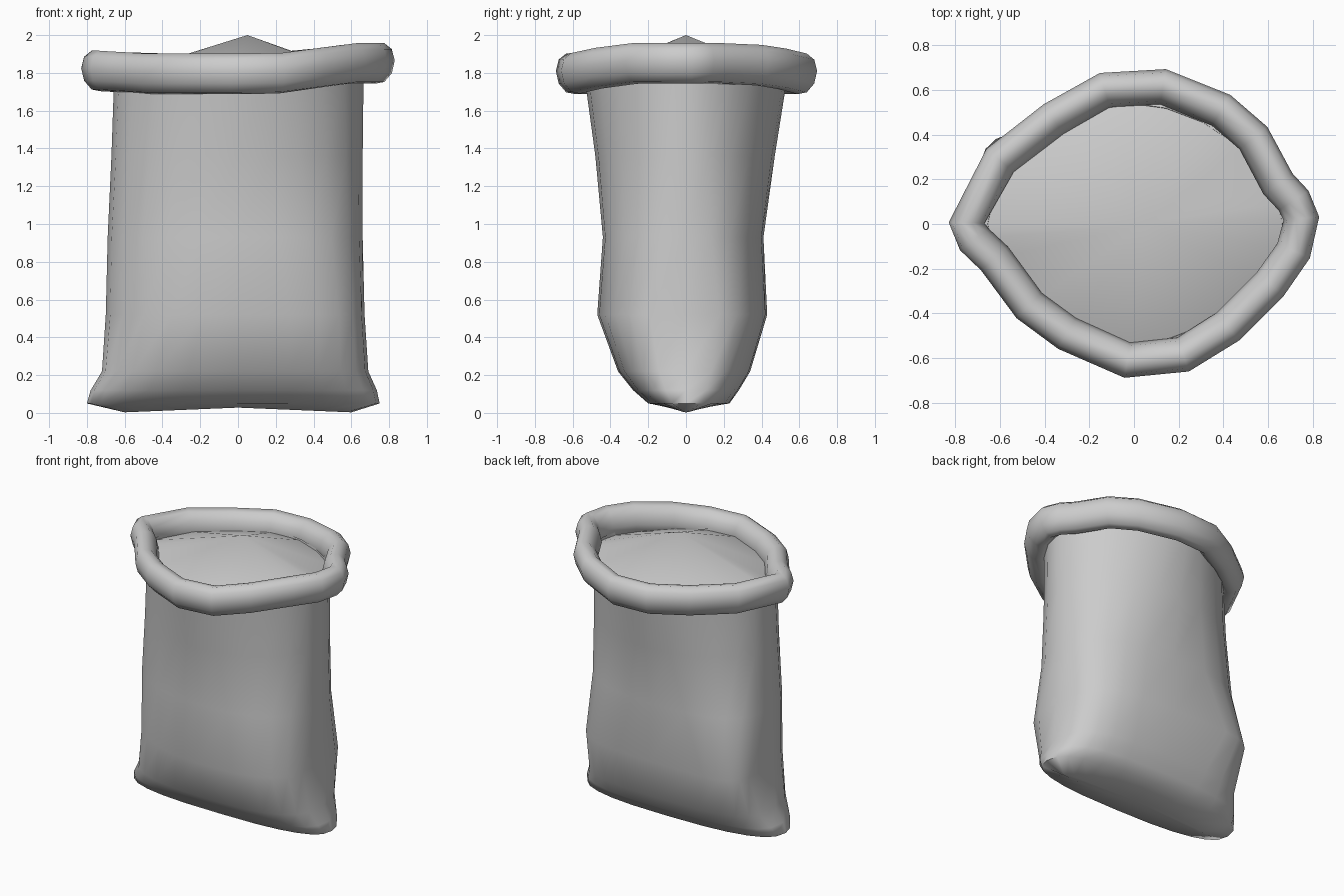
import bpy
import math
from mathutils import Vector

cube = bpy.data.objects.get("Cube")
if cube:
    bpy.data.objects.remove(cube, do_unlink=True)

cloth = bpy.data.materials.new("grey_cloth")
cloth.use_nodes = True
grey = (0.6, 0.6, 0.6, 1)
cloth.diffuse_color = grey
cloth.node_tree.nodes["Principled BSDF"].inputs["Base Color"].default_value = grey


def make(name, verts, faces, sharp=80):
    mesh = bpy.data.meshes.new(name)
    mesh.from_pydata(verts, [], faces)
    mesh.materials.append(cloth)
    obj = bpy.data.objects.new(name, mesh)
    bpy.context.collection.objects.link(obj)
    bpy.ops.object.select_all(action="DESELECT")
    obj.select_set(True)
    bpy.context.view_layer.objects.active = obj
    bpy.ops.object.mode_set(mode="EDIT")
    bpy.ops.mesh.select_all(action="SELECT")
    bpy.ops.mesh.normals_make_consistent(inside=False)
    bpy.ops.object.mode_set(mode="OBJECT")
    bpy.ops.object.shade_smooth_by_angle(angle=math.radians(sharp))


def skin(rows, cols, wrap=False):
    """Quads joining closed rings of vertices."""
    return [(r * cols + c, r * cols + (c + 1) % cols,
             (r + 1) % rows * cols + (c + 1) % cols, (r + 1) % rows * cols + c)
            for r in range(rows if wrap else rows - 1) for c in range(cols)]


def section(z, left, right, front, back, power, lean, count):
    """Rounded-box outline; lean fills the rear -x corner and eases the front one."""
    ring = []
    for i in range(count):
        a = 2 * math.pi * i / count
        c, s = math.cos(a), math.sin(a)
        p = power
        if c < 0:
            p += lean if s > 0 else -0.4 * lean
        x = abs(c) ** (2 / p) * (right if c > 0 else -left)
        y = abs(s) ** (2 / p) * (back if s > 0 else -front)
        ring.append(Vector((x, y, z)))
    return ring


# Sack body: height, reach -x/+x/front/back, squareness, corner lean
SEG = 24
levels = [(0.003, 0.60, 0.60, 0.04, 0.04, 2, 0),
          (0.05, 0.80, 0.75, 0.20, 0.23, 2.7, 0),
          (0.12, 0.78, 0.735, 0.28, 0.28, 2.8, 0.2),
          (0.22, 0.72, 0.69, 0.36, 0.34, 2.9, 0.6),
          (0.52, 0.70, 0.67, 0.47, 0.43, 3.05, 2.6),
          (0.93, 0.69, 0.66, 0.44, 0.41, 2.4, 0.5),
          (1.36, 0.67, 0.66, 0.48, 0.47, 2.0, 0.1),
          (1.80, 0.655, 0.665, 0.54, 0.54, 1.76, 0)]
verts = [p for lv in levels for p in section(*lv, SEG)]
for p in verts[:SEG]:
    # underside lifts slightly in the middle
    p.z += 0.025 * (1 - abs(p.x) / 0.6)
faces = skin(len(levels), SEG)
verts.append(Vector((0, 0, 0.028)))
faces += [((i + 1) % SEG, i, len(verts) - 1) for i in range(SEG)]
make("sack_body", verts, faces)

# Uneven loop of the mouth, pinched at both ends
loop = [(0.75, 0.025), (0.715, 0.105), (0.645, 0.18), (0.535, 0.385),
        (0.39, 0.51), (0.13, 0.615), (-0.13, 0.60), (-0.36, 0.47),
        (-0.60, 0.285), (-0.75, 0.005), (-0.715, -0.07), (-0.625, -0.155),
        (-0.47, -0.365), (-0.30, -0.49), (-0.03, -0.61), (0.22, -0.585),
        (0.42, -0.46), (0.61, -0.27), (0.715, -0.12)]
COUNT = len(loop)

# Heaped filling rising to a low peak
verts = [(x, y, 1.75) for x, y in loop] + [(0.05, 0, 2.0)]
make("filling", verts, [(i, (i + 1) % COUNT, COUNT) for i in range(COUNT)])

# Rolled rim swept around the loop, raised on the +x side, its inner edge dipped
SIDES = 10
verts = []
for i, (x, y) in enumerate(loop):
    prev, nxt = Vector(loop[i - 1]), Vector(loop[(i + 1) % COUNT])
    here = Vector((x, y))
    along = ((here - prev).normalized() + (nxt - here).normalized()).normalized()
    out = Vector((along.y, -along.x))
    z = 1.795 + 0.055 * min(max((x - 0.2) / 0.4, 0), 1)
    z += 0.015 * min(max((-0.5 - x) / 0.2, 0), 1)
    for k in range(SIDES):
        a = 2 * math.pi * k / SIDES
        w = 0.08 * math.cos(a)
        h = 0.108 * math.sin(a) + 0.015 * math.cos(a)
        verts.append((x + out.x * w, y + out.y * w, z + h))
make("rolled_rim", verts, skin(COUNT, SIDES, wrap=True))
